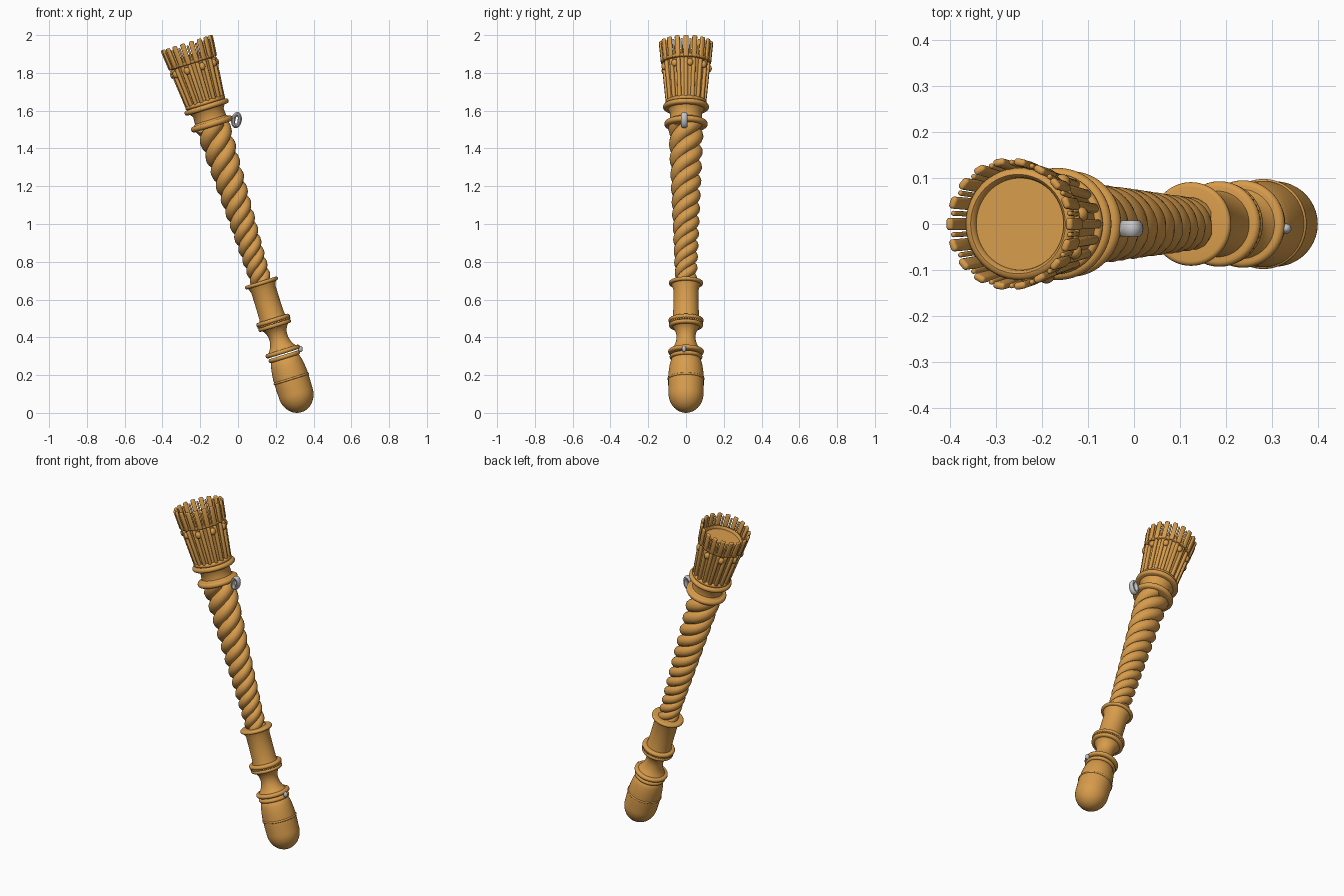
import bpy, bmesh, math
from mathutils import Matrix, Vector

cube = bpy.data.objects.get("Cube")
if cube:
    bpy.data.objects.remove(cube, do_unlink=True)

# The whole handle is built upright, then leaned over by this matrix
LEAN = Matrix.Translation((0.337, 0, 0.004)) @ Matrix.Rotation(math.radians(-17.3), 4, 'Y')


def material(name, colour, rough):
    m = bpy.data.materials.new(name)
    m.use_nodes = True
    m.diffuse_color = colour
    node = m.node_tree.nodes["Principled BSDF"]
    node.inputs["Base Color"].default_value = colour
    node.inputs["Roughness"].default_value = rough
    return m


GOLD = material("warm gold", (0.68, 0.33, 0.07, 1), 0.5)
GREY = material("light grey", (0.55, 0.55, 0.56, 1), 0.5)


def finish(obj, mat, angle=40):
    obj.data.materials.append(mat)
    bpy.ops.object.select_all(action='DESELECT')
    obj.select_set(True)
    bpy.context.view_layer.objects.active = obj
    bpy.ops.object.shade_smooth_by_angle(angle=math.radians(angle))
    return obj


def from_bmesh(name, bm, mat=GOLD, matrix=LEAN):
    bmesh.ops.recalc_face_normals(bm, faces=bm.faces)
    bm.transform(matrix)
    mesh = bpy.data.meshes.new(name)
    bm.to_mesh(mesh)
    bm.free()
    obj = bpy.data.objects.new(name, mesh)
    bpy.context.collection.objects.link(obj)
    return finish(obj, mat)


def lathe(name, profile, steps=64):
    """Spin a list of (radius, height) points around the axis."""
    bm = bmesh.new()
    verts = [bm.verts.new((r, 0, h)) for r, h in profile]
    edges = [bm.edges.new(pair) for pair in zip(verts, verts[1:])]
    bmesh.ops.spin(bm, geom=verts + edges, cent=(0, 0, 0), axis=(0, 0, 1),
                   angle=math.tau, steps=steps)
    bmesh.ops.remove_doubles(bm, verts=bm.verts, dist=0.0002)
    return from_bmesh(name, bm)


def ring(name, radius, height, thick, depth=0.03):
    """Rounded moulding that reaches inward by depth."""
    half = thick / 2
    arc = [(radius - half + half * math.cos(a), height + half * math.sin(a))
           for a in (math.pi * (i / 8 - 0.5) for i in range(9))]
    inner = radius - depth
    return lathe(name, [(inner, height - half)] + arc + [(inner, height + half)])


def around(count, radius, height, lean=0, offset=0):
    for i in range(count):
        yield (Matrix.Rotation(math.tau * (i + offset) / count, 4, 'Z')
               @ Matrix.Translation((radius, 0, height))
               @ Matrix.Rotation(lean, 4, 'Y'))


def blocks(name, size, bevel, count, radius, height, lean=0, offset=0):
    bm = bmesh.new()
    for m in around(count, radius, height, lean, offset):
        bmesh.ops.create_cube(bm, size=1, matrix=m @ Matrix.Diagonal((*size, 1)))
    bmesh.ops.bevel(bm, geom=bm.edges[:], offset=bevel, segments=3,
                    profile=0.5, affect='EDGES')
    return from_bmesh(name, bm)


def balls(name, size, count, radius, height, offset=0):
    bm = bmesh.new()
    for m in around(count, radius, height, 0, offset):
        bmesh.ops.create_uvsphere(bm, u_segments=12, v_segments=8, radius=1,
                                  matrix=m @ Matrix.Diagonal((*size, 1)))
    return from_bmesh(name, bm)


# Pommel: rounded base, swelling body
dome = [(0.093 * math.sin(a), 0.105 * (1 - math.cos(a)))
        for a in (math.pi / 2 * i / 14 for i in range(15))]
lathe("pommel", dome + [(0.094, 0.15), (0.094, 0.2), (0.09, 0.24), (0.085, 0.27),
                        (0.077, 0.295), (0.06, 0.31)])
ring("pommel_band", 0.098, 0.185, 0.012)
ring("pommel_upper_ring", 0.087, 0.307, 0.022)
ring("neck_lower_ring", 0.095, 0.336, 0.024, 0.045)

# Concave neck and grip sleeve
lathe("concave_neck", [(0.078, 0.345), (0.066, 0.36), (0.056, 0.38), (0.05, 0.405),
                       (0.05, 0.425), (0.055, 0.445), (0.066, 0.465), (0.08, 0.478)])
ring("sleeve_lower_ring", 0.09, 0.481, 0.022, 0.04)
ring("sleeve_upper_ring", 0.093, 0.508, 0.024, 0.04)
balls("sleeve_beads", (0.006, 0.006, 0.006), 40, 0.085, 0.495)
lathe("sleeve", [(0.074, 0.51), (0.068, 0.535), (0.067, 0.6), (0.067, 0.68), (0.078, 0.71)])
ring("sleeve_collar", 0.091, 0.716, 0.02, 0.05)
lathe("sleeve_cap", [(0.0, 0.724), (0.06, 0.724)])

# Twisted shaft: three tapering strands around a core
LOW, HIGH, ROWS = 0.70, 1.60, 260


def shaft_radius(h):
    return 0.057 + 0.038 * (h - LOW) / (HIGH - LOW)


curve = bpy.data.curves.new("twisted_shaft", 'CURVE')
curve.dimensions = '3D'
curve.bevel_depth = 1
curve.bevel_resolution = 4
curve.use_fill_caps = True
for strand in range(3):
    spline = curve.splines.new('POLY')
    spline.points.add(ROWS)
    turn = math.tau * strand / 3
    for i, point in enumerate(spline.points):
        h = LOW + (HIGH - LOW) * i / ROWS
        r = shaft_radius(h)
        orbit = 0.57 * r
        spot = LEAN @ Vector((orbit * math.cos(turn), orbit * math.sin(turn), h))
        point.co = (*spot, 1)
        point.radius = 0.43 * r
        turn += math.tau * (HIGH - LOW) / ROWS / (2.9 * r)
shaft = bpy.data.objects.new("twisted_shaft", curve)
bpy.context.collection.objects.link(shaft)
bpy.ops.object.select_all(action='DESELECT')
shaft.select_set(True)
bpy.context.view_layer.objects.active = shaft
bpy.ops.object.convert(target='MESH')
finish(bpy.context.view_layer.objects.active, GOLD)
lathe("shaft_core", [(0.6 * shaft_radius(h), h) for h in (LOW, HIGH)], 24)

# Collar between shaft and head
ring("shaft_top_ring", 0.115, 1.598, 0.032, 0.06)
lathe("head_neck", [(0.0, 1.585), (0.095, 1.585), (0.098, 1.612), (0.086, 1.622),
                    (0.084, 1.66), (0.1, 1.685)])
ring("head_lower_ring", 0.122, 1.692, 0.028, 0.06)
ring("head_lower_bead_ring", 0.11, 1.716, 0.022, 0.03)

# Fluted head with ribs and pearls
lathe("head", [(0.0, 1.70), (0.093, 1.70), (0.096, 1.73), (0.116, 1.935), (0.122, 1.95),
               (0.122, 1.972), (0.116, 1.98), (0.108, 1.982), (0.102, 1.976),
               (0.1, 1.966), (0.0, 1.966)])
SLOPE = math.atan2(0.02, 0.2)
blocks("head_ribs", (0.02, 0.02, 0.215), 0.007, 18, 0.109, 1.826, SLOPE)
balls("head_pearls", (0.015, 0.017, 0.02), 9, 0.122, 1.905, 0.25)
ring("head_upper_ring", 0.13, 1.945, 0.022, 0.03)

# Crown of outward leaning petals
blocks("crown_petals", (0.016, 0.027, 0.115), 0.007, 18, 0.131, 1.992, 0.1)
blocks("crown_spikes", (0.011, 0.011, 0.1), 0.005, 18, 0.129, 1.984, 0.12, 0.5)

# Grey strap loop on the shaft ring
bm = bmesh.new()
COUNT, SIDES = 24, 10
loops = []
for i in range(COUNT):
    a = math.tau * i / COUNT
    loops.append([])
    for j in range(SIDES):
        b = math.tau * j / SIDES
        grow = 0.011 * math.cos(b)
        loops[-1].append(bm.verts.new(((0.017 + grow) * math.cos(a), 0.018 * math.sin(b),
                                       (0.032 + grow) * math.sin(a))))
for i in range(COUNT):
    here, there = loops[i], loops[(i + 1) % COUNT]
    for j in range(SIDES):
        k = (j + 1) % SIDES
        bm.faces.new((here[j], there[j], there[k], here[k]))
from_bmesh("strap_loop", bm, GREY, Matrix.Translation((-0.008, -0.01, 1.55))
           @ Matrix.Rotation(math.radians(10), 4, 'Y'))

# Small grey stud on the lower ring
bm = bmesh.new()
bmesh.ops.create_uvsphere(bm, u_segments=16, v_segments=10, radius=0.014)
from_bmesh("lower_stud", bm, GREY, Matrix.Translation((0.33, -0.01, 0.338))
           @ Matrix.Diagonal((0.9, 0.8, 1.2, 1)))
